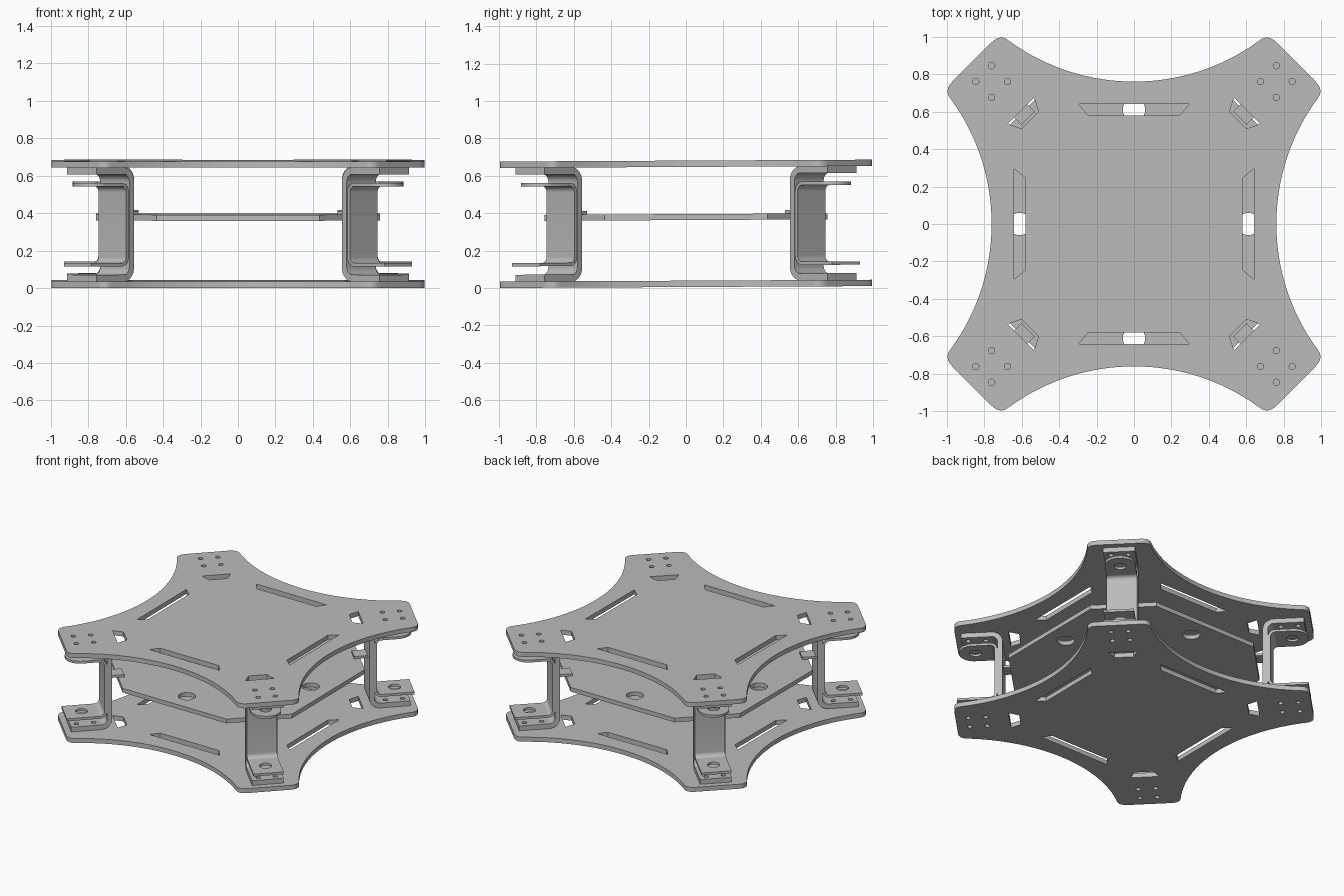
import bpy
import bmesh
from math import sin, cos, pi, sqrt, radians
from mathutils import Matrix, Vector

if "Cube" in bpy.data.objects:
    bpy.data.objects.remove(bpy.data.objects["Cube"])

# Single painted-metal grey
grey = bpy.data.materials.new("metal grey")
grey.use_nodes = True
colour = (0.5, 0.5, 0.5, 1)
grey.diffuse_color = colour
grey.node_tree.nodes["Principled BSDF"].inputs["Base Color"].default_value = colour

# The whole frame leans very slightly along y
LEAN = Matrix.Identity(4)
LEAN[2][1] = 0.005


def turn(points, angle):
    c, s = cos(angle), sin(angle)
    return [(x * c - y * s, x * s + y * c) for x, y in points]


def arc(cx, cy, radius, start, end, steps=8):
    angles = [radians(start + (end - start) * i / steps) for i in range(steps + 1)]
    return [(cx + radius * cos(a), cy + radius * sin(a)) for a in angles]


def hole(cx, cy, radius, steps=24):
    return arc(cx, cy, radius, 0, 360, steps)[:-1]


def sheet(bm, loops, thickness, matrix):
    """Extrude an outline with holes, centred on its plane, into bm."""
    curve = bpy.data.curves.new("outline", 'CURVE')
    curve.dimensions = '2D'
    curve.fill_mode = 'BOTH'
    curve.extrude = thickness / 2
    for loop in loops:
        spline = curve.splines.new('POLY')
        spline.points.add(len(loop) - 1)
        for point, (x, y) in zip(spline.points, loop):
            point.co = (x, y, 0, 1)
        spline.use_cyclic_u = True
    helper = bpy.data.objects.new("outline", curve)
    bpy.context.collection.objects.link(helper)
    graph = bpy.context.evaluated_depsgraph_get()
    mesh = bpy.data.meshes.new_from_object(helper.evaluated_get(graph))
    mesh.transform(matrix)
    bm.from_mesh(mesh)
    bpy.data.objects.remove(helper)
    bpy.data.curves.remove(curve)
    bpy.data.meshes.remove(mesh)


def finish(name, bm, matrix=Matrix.Identity(4)):
    bmesh.ops.remove_doubles(bm, verts=bm.verts, dist=0.0002)
    bmesh.ops.recalc_face_normals(bm, faces=bm.faces)
    mesh = bpy.data.meshes.new(name)
    bm.to_mesh(mesh)
    bm.free()
    mesh.transform(LEAN @ matrix)
    mesh.materials.clear()
    mesh.materials.append(grey)
    for face in mesh.polygons:
        face.material_index = 0
    obj = bpy.data.objects.new(name, mesh)
    bpy.context.collection.objects.link(obj)
    bpy.ops.object.select_all(action='DESELECT')
    obj.select_set(True)
    bpy.context.view_layer.objects.active = obj
    bpy.ops.object.shade_smooth_by_angle(angle=radians(25))


def at(z):
    return Matrix.Translation((0, 0, z))


quarters = [i * pi / 2 for i in range(4)]
# Fixing holes at each corner, as distance along and across the diagonal
fixing_holes = [hole(r, t, 0.017, 16) for r in (1.015, 1.135) for t in (-0.06, 0.06)]

# Top and bottom plates: concave sides, rounded cut corners
R, CY = 1.13, 1.89


def bow(x):
    return (x, CY - sqrt(R * R - x * x))


start, tip, end = Vector(bow(0.67)), Vector((0.715, 1.015)), Vector((0.76, 0.97))
fillet = [tuple(start * (1 - t) ** 2 + tip * 2 * t * (1 - t) + end * t * t)
          for t in [i / 8 for i in range(9)]]
side = [(-x, y) for x, y in reversed(fillet)]
side += [bow(-0.67 + 1.34 * i / 32) for i in range(1, 32)]
side += fillet
outline = [p for a in quarters for p in turn(side, -a)]

edge_slot = [(0.64, -0.295), (0.64, 0.295), (0.58, 0.245), (0.58, -0.245)]
corner_slot = [(0.855, -0.10), (0.855, 0.10), (0.785, 0.064), (0.785, -0.064)]
plate_loops = [outline]
for a in quarters:
    plate_loops.append(turn(edge_slot, a))
    for loop in [corner_slot] + fixing_holes:
        plate_loops.append(turn(loop, a + pi / 4))

for name, z in (("bottom_plate", 0.022), ("top_plate", 0.664)):
    bm = bmesh.new()
    sheet(bm, plate_loops, 0.034, at(z))
    finish(name, bm)

# Middle shelf: octagon with a hole near each long side
octagon = [p for a in quarters for p in turn([(0.757, -0.435), (0.757, 0.435)], a)]
bm = bmesh.new()
sheet(bm, [octagon] + [turn(hole(0.61, 0, 0.06), a) for a in quarters], 0.032, at(0.379))
finish("middle_shelf", bm)


# Corner brackets: two nested bent channels opening outward
def channel(bm, back, low, high, bend, thick, half, ends, holes):
    x, inner = back + bend, bend - thick
    profile = arc(x, low + bend, bend, 270, 180) + arc(x, high - bend, bend, 180, 90)
    profile += arc(x, high - bend, inner, 90, 180) + arc(x, low + bend, inner, 180, 270)
    sheet(bm, [profile], 2 * half, Matrix.Rotation(pi / 2, 4, 'X'))
    for z, end in zip((low + thick / 2, high - thick / 2), ends):
        sheet(bm, [[(x, half), (x, -half)] + end] + holes, thick, at(z))


def square_end(r, half):
    return [(r, -half), (r, half)]


for i, a in enumerate(quarters):
    place = Matrix.Rotation(a + pi / 4, 4, 'Z')
    corner = ("back_left", "back_right", "front_right", "front_left")[i]

    bm = bmesh.new()
    channel(bm, 0.895, 0.039, 0.647, 0.075, 0.036, 0.11,
            [square_end(1.18, 0.11)] * 2, fixing_holes)
    finish("outer_bracket_" + corner, bm, place)

    bm = bmesh.new()
    channel(bm, 0.931, 0.12, 0.565, 0.05, 0.018, 0.105,
            [square_end(1.21, 0.105), arc(1.10, 0, 0.105, -90, 90, 16)],
            [hole(1.09, 0, 0.042)])
    finish("inner_bracket_" + corner, bm, place)

    # Small tab holding the shelf to the bracket
    bm = bmesh.new()
    sheet(bm, [[(0.80, -0.05), (0.90, -0.05), (0.90, 0.05), (0.80, 0.05)]], 0.018, at(0.405))
    finish("shelf_tab_" + corner, bm, place)
